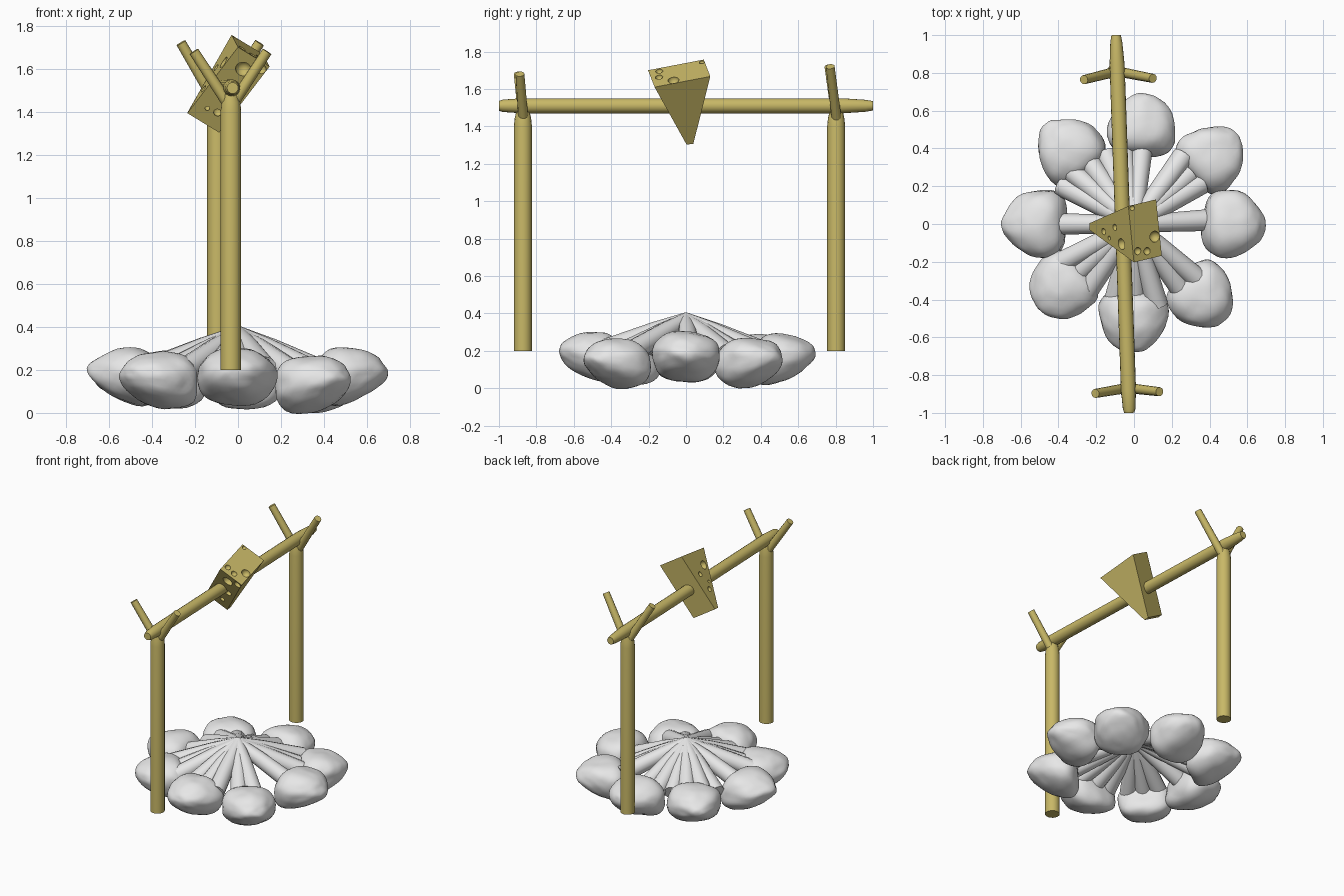
import bpy, bmesh, math, random
from mathutils import Vector, Matrix, noise

random.seed(4)
if "Cube" in bpy.data.objects:
    bpy.data.objects.remove(bpy.data.objects["Cube"], do_unlink=True)


def make_material(name, colour):
    mat = bpy.data.materials.new(name)
    mat.use_nodes = True
    mat.diffuse_color = colour
    mat.node_tree.nodes["Principled BSDF"].inputs["Base Color"].default_value = colour
    return mat


ochre = make_material("ochre", (0.58, 0.48, 0.135, 1))
grey = make_material("pale grey", (0.8, 0.8, 0.8, 1))


def finish(name, bm, mat, angle=35):
    bmesh.ops.recalc_face_normals(bm, faces=bm.faces)
    mesh = bpy.data.meshes.new(name)
    bm.to_mesh(mesh)
    bm.free()
    mesh.materials.append(mat)
    obj = bpy.data.objects.new(name, mesh)
    bpy.context.collection.objects.link(obj)
    bpy.ops.object.select_all(action='DESELECT')
    obj.select_set(True)
    bpy.context.view_layer.objects.active = obj
    if angle:
        bpy.ops.object.shade_smooth_by_angle(angle=math.radians(angle))
    return obj


def rod(name, start, end, profile, mat, sides=16):
    """Round rod between two points; profile lists (fraction, radius)."""
    start, end = Vector(start), Vector(end)
    turn = (end - start).to_track_quat('Z', 'Y')
    bm = bmesh.new()
    rings = []
    for t, r in profile:
        centre = start.lerp(end, t)
        rings.append([bm.verts.new(centre + turn @ Vector(
            (r * math.cos(a), r * math.sin(a), 0)))
            for a in (2 * math.pi * i / sides for i in range(sides))])
    for low, high in zip(rings, rings[1:]):
        for i in range(sides):
            j = (i + 1) % sides
            bm.faces.new((low[i], low[j], high[j], high[i]))
    bm.faces.new(rings[0])
    bm.faces.new(rings[-1])
    return finish(name, bm, mat)


# Forked posts and the spit
def forked_post(name, x, y, fork, left_tip, right_tip):
    rod(name, (x, y, 0.2), (x, y, 1.48),
        [(0, 0.048), (0.94, 0.048), (0.97, 0.044), (1, 0.036)], ochre)
    for side, tip in (("right", right_tip), ("left", left_tip)):
        rod(f"{name}_{side}_prong", fork, tip, [(0, 0.027), (1, 0.024)], ochre, 12)


forked_post("front_post", -0.033, -0.872, (-0.035, -0.868, 1.42),
            (0.135, -0.888, 1.68), (-0.205, -0.897, 1.68))
forked_post("back_post", -0.095, 0.803, (-0.09, 0.808, 1.42),
            (0.1, 0.771, 1.72), (-0.265, 0.764, 1.72))
rod("spit_pole", (-0.025, -1, 1.51), (-0.095, 1, 1.51),
    [(0, 0.026), (0.01, 0.033), (0.06, 0.04), (0.92, 0.04), (0.98, 0.032), (1, 0.025)], ochre)

# Cheese wedge: blunt triangular section pushed along its thickness
thick = Vector((0.147, 0.035, -0.09))
tip = Vector((-0.235, -0.014, 1.393))
corner_b = Vector((0, -0.203, 1.70))
corner_c = Vector((-0.03, 0.095, 1.757))
section = [tip + Vector((0, -0.018, 0)), corner_b, corner_c, tip + Vector((0, 0.018, 0.003))]
bm = bmesh.new()
face = bm.faces.new([bm.verts.new(p) for p in section])
pushed = bmesh.ops.extrude_face_region(bm, geom=[face])["geom"]
bmesh.ops.translate(bm, vec=thick, verts=[v for v in pushed if isinstance(v, bmesh.types.BMVert)])
wedge = finish("cheese_wedge", bm, ochre, None)

# Round holes scooped out of three faces: (u, v, radius) on each face
hole_sets = (
    (tip, corner_b - tip, thick, ((0.81, 0.47, 0.036), (0.92, 0.85, 0.025),
                                  (0.19, 0.33, 0.017), (0.21, 0.62, 0.022), (0.5, 0.7, 0.025))),
    (corner_b, corner_c - corner_b, thick, ((0.36, 0.82, 0.03), (0.18, 0.17, 0.02),
                                            (0.14, 0.5, 0.02), (0.95, 0.13, 0.014))),
    (tip, corner_b - tip, corner_c - tip, ((0.21, 0.13, 0.018), (0.24, 0.38, 0.018),
                                           (0.37, 0.09, 0.011), (0.58, 0.16, 0.03))),
)
bm = bmesh.new()
for origin, across, along, holes in hole_sets:
    for u, v, r in holes:
        bmesh.ops.create_icosphere(bm, subdivisions=3, radius=r,
                                   matrix=Matrix.Translation(origin + across * u + along * v))
cutter = finish("hole_cutter", bm, ochre)
cutter.hide_render = True
cutter.hide_set(True)
cut = wedge.modifiers.new("holes", 'BOOLEAN')
cut.operation = 'DIFFERENCE'
cut.solver = 'EXACT'
cut.use_self = True
cut.object = cutter
bpy.context.view_layer.objects.active = wedge
bpy.ops.object.modifier_apply(modifier=cut.name)
bpy.data.objects.remove(cutter, do_unlink=True)
wedge.select_set(True)
bpy.ops.object.shade_smooth_by_angle(angle=math.radians(30))

# Firewood leaning together in a low cone
for i, degrees in enumerate((3, 31, 42, 54, 84, 98, 112, 126, 140, 152, 180,
                             208, 221, 235, 256, 271, 286, 306, 319)):
    a = math.radians(degrees)
    out = Vector((math.cos(a), math.sin(a), 0))
    rod(f"log_{i + 1}", out * -0.01 + Vector((0, 0, 0.372)),
        out * random.uniform(0.39, 0.45) + Vector((0, 0, random.uniform(0.18, 0.21))),
        [(0, 0.036), (0.4, 0.05), (1, 0.058)], grey, 12)


# Ring of hearth stones
def stone(name, x, y, z):
    bm = bmesh.new()
    bmesh.ops.create_icosphere(bm, subdivisions=4, radius=1)
    seed = Vector((x, y, z)) * 40
    turn = Matrix.Rotation(math.atan2(y, x), 3, 'Z') @ Matrix.Rotation(math.radians(3), 3, 'Y')
    for v in bm.verts:
        p = v.co.copy()
        # boxy on the inner side, narrowing to a thin rounded nose outside
        power = 2.3 - 0.3 * p.x
        p /= sum(abs(c) ** power for c in p) ** (1 / power)
        p.y *= 1 - 0.24 * p.x
        p.z *= 1 - 0.32 * p.x
        p.z += 0.22 * p.x
        p *= 1 + 0.08 * noise.noise(v.co * 1.3 + seed) + 0.03 * noise.noise(v.co * 3 + seed)
        v.co = turn @ Vector((p.x * 0.168, p.y * 0.172, p.z * 0.124)) + Vector((x, y, z))
    finish(name, bm, grey, 60)


for label, x, y, z in (("east", 0.53, 0, 0.175), ("north_east", 0.42, 0.36, 0.145),
                       ("north", 0.045, 0.525, 0.165), ("north_west", -0.35, 0.4, 0.165),
                       ("west", -0.53, 0.003, 0.175), ("south_west", -0.39, -0.34, 0.16),
                       ("south", -0.005, -0.515, 0.175), ("south_east", 0.365, -0.39, 0.14)):
    stone(f"{label}_stone", x, y, z)
